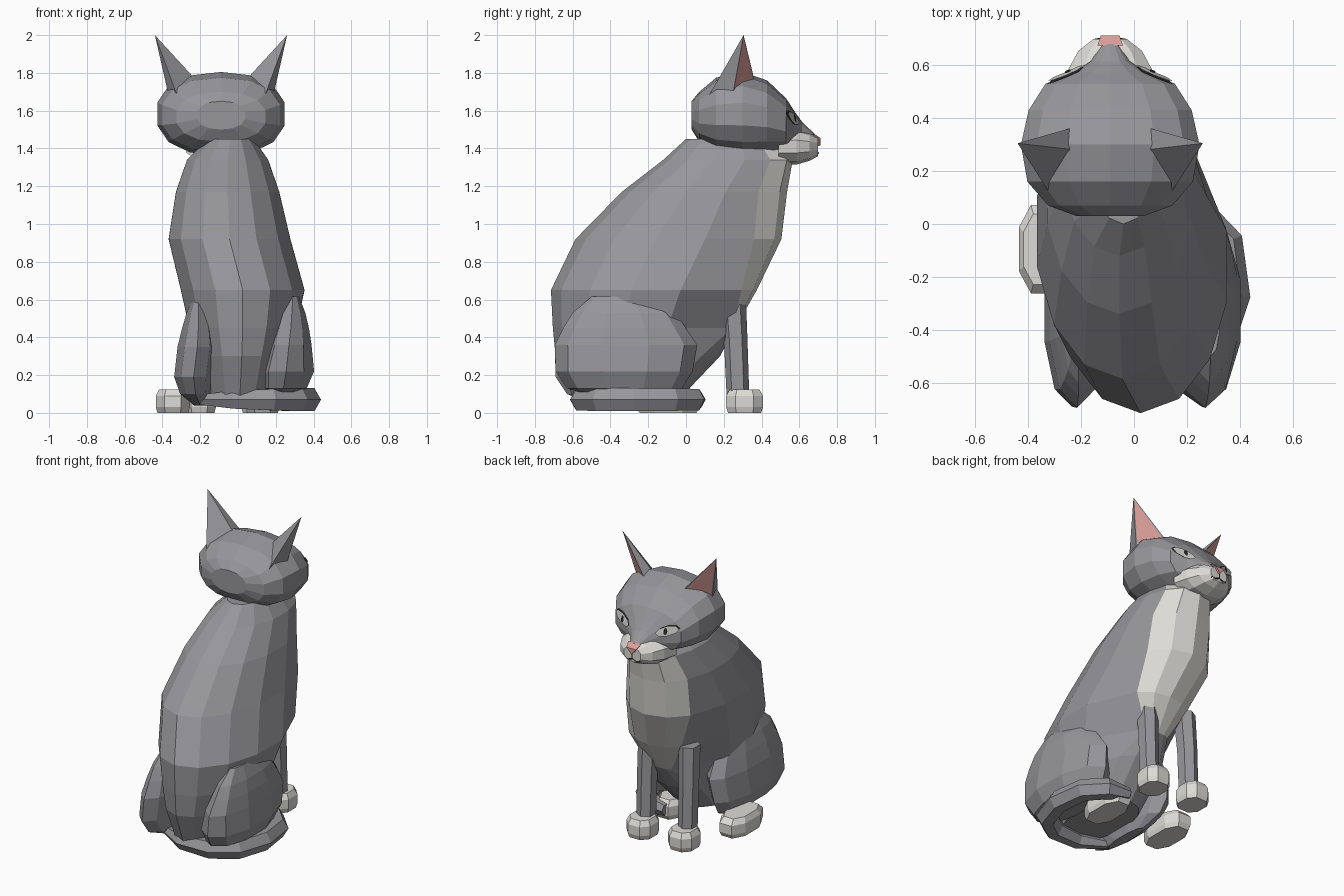
import bpy, bmesh, math
from mathutils import Vector
from mathutils.bvhtree import BVHTree

if "Cube" in bpy.data.objects:
    bpy.data.objects.remove(bpy.data.objects["Cube"])


def material(name, rgb):
    m = bpy.data.materials.new(name)
    m.diffuse_color = (*rgb, 1)
    m.use_nodes = True
    m.node_tree.nodes["Principled BSDF"].inputs["Base Color"].default_value = m.diffuse_color
    return m


GREY = material("grey_fur", (0.31, 0.31, 0.33))
WHITE = material("white_fur", (0.72, 0.71, 0.67))
PINK = material("pink_skin", (0.70, 0.34, 0.32))
BLACK = material("black_line", (0.02, 0.02, 0.02))
EYE = material("pale_eye", (0.60, 0.61, 0.58))
HX = -0.09  # head centre line


def finish(name, bm, mats, recalc=True):
    if recalc:
        bmesh.ops.recalc_face_normals(bm, faces=bm.faces[:])
    me = bpy.data.meshes.new(name)
    bm.to_mesh(me)
    bm.free()
    for m in mats:
        me.materials.append(m)
    ob = bpy.data.objects.new(name, me)
    bpy.context.collection.objects.link(ob)
    return ob


def loft(name, rings, mats, rule=None):
    """Skin closed rings and cap both ends; rule(row, column) picks the colour."""
    bm = bmesh.new()
    rows = [[bm.verts.new(p) for p in r] for r in rings]
    n = len(rows[0])
    for i in range(len(rows) - 1):
        for j in range(n):
            k = (j + 1) % n
            f = bm.faces.new((rows[i][j], rows[i][k], rows[i + 1][k], rows[i + 1][j]))
            if rule:
                f.material_index = rule(i, j)
    bm.faces.new(rows[0])
    bm.faces.new(rows[-1])
    return finish(name, bm, mats)


def soft(v, p=0.9):
    return math.copysign(abs(v) ** p, v)


def flat_ring(z, yb, yf, xc, hw, pinch=1.0, n=14, p=0.9, back=None, turn=0.0):
    """Level ring; column 0 is the front (+y), pinch narrows the front columns."""
    out = []
    for i in range(n):
        c = i if i <= n / 2 else i - n
        t = 2 * math.pi * (c + turn) / n * (pinch if abs(c) <= 2 else 1)
        q = back if back and math.cos(t) < 0 else p
        out.append((xc + hw * soft(math.sin(t), q),
                    (yb + yf) / 2 + (yf - yb) / 2 * soft(math.cos(t), q), z))
    return out


def face_ring(y, hw, z0, z1, n=14, p=0.87):
    """Upright ring across the head."""
    return [(HX + hw * soft(math.sin(2 * math.pi * i / n), p), y,
             (z0 + z1) / 2 + (z1 - z0) / 2 * soft(math.cos(2 * math.pi * i / n), p))
            for i in range(n)]


# Body with a white bib that tapers to a point at the belly
BODY = [(0.09, -0.60, -0.02, 0.01, 0.18, 1), (0.30, -0.69, 0.18, 0.02, 0.24, 0.8),
        (0.45, -0.705, 0.26, 0.025, 0.29, 0.3), (0.65, -0.715, 0.375, 0.025, 0.335, 0.65),
        (0.92, -0.585, 0.505, -0.045, 0.33, 0.87), (1.17, -0.34, 0.535, -0.055, 0.28, 1),
        (1.34, -0.12, 0.565, -0.055, 0.22, 1), (1.45, 0.0, 0.46, -0.04, 0.125, 1)]
loft("body", [flat_ring(*r, back=1.0) for r in BODY], [GREY, WHITE],
     lambda i, j: int(i >= 2 and (j < 2 or j >= 12)))

# Haunches: bottom-heavy teardrops; back, front, then (z, x, half width) per side
SPAN = [(-0.52, -0.14), (-0.66, -0.05), (-0.69, -0.01), (-0.695, 0.06), (-0.69, 0.035),
        (-0.63, -0.02), (-0.48, -0.15)]
SPAN[0], SPAN[1], SPAN[2] = (-0.50, -0.22), (-0.60, -0.06), (-0.65, 0.0)
RIGHT = [(0.615, 0.29, 0.035), (0.53, 0.285, 0.075), (0.45, 0.28, 0.10), (0.36, 0.27, 0.125),
         (0.22, 0.255, 0.155), (0.13, 0.24, 0.13), (0.085, 0.22, 0.06)]
LEFT = [(0.61, -0.21, 0.03), (0.53, -0.21, 0.065), (0.45, -0.21, 0.09), (0.35, -0.215, 0.11),
        (0.19, -0.235, 0.108), (0.10, -0.225, 0.085), (0.04, -0.20, 0.035)]
for name, levels in (("haunch_right", RIGHT), ("haunch_left", LEFT)):
    loft(name, [flat_ring(z, yb, yf, x, hw, n=10, p=0.95)
                for (z, x, hw), (yb, yf) in zip(levels, SPAN)], [GREY])


# Paws: squat eight-sided blocks
def paw(name, x, y, hw, hl, h=0.125):
    levels = ((0, 0.9), (0.03, 1), (0.09, 1), (h, 0.8))
    loft(name, [flat_ring(z, y - hl * k, y + hl * k, x, hw * k, n=8, p=0.8, turn=0.5)
                for z, k in levels], [WHITE])


paw("hind_paw_left", -0.345, -0.095, 0.096, 0.178)
paw("hind_paw_right", 0.13, -0.095, 0.096, 0.178)
for side, x in (("left", -0.205), ("right", 0.105)):
    paw("front_paw_" + side, x, 0.31, 0.094, 0.104)
    loft("front_leg_" + side,
         [flat_ring(0.09, 0.215, 0.335, x, 0.058, n=6),
          flat_ring(0.40, 0.20, 0.325, x, 0.06, n=6),
          flat_ring(0.66, 0.175, 0.315, x * 0.96, 0.065, n=6)], [GREY])

# Tail curled round the right side
PATH = [(-0.20, -0.48, 0.03), (-0.02, -0.56, 0.055), (0.18, -0.55, 0.065), (0.31, -0.455, 0.07),
        (0.37, -0.27, 0.07), (0.345, -0.07, 0.068), (0.24, 0.04, 0.066), (0.10, 0.065, 0.04)]
rings = []
for i, (x, y, r) in enumerate(PATH):
    a, b = PATH[max(i - 1, 0)], PATH[min(i + 1, len(PATH) - 1)]
    d = Vector((b[0] - a[0], b[1] - a[1], 0)).normalized()
    side = Vector((d.y, -d.x, 0))
    rings.append([Vector((x, y, 0.07)) + side * r * math.cos(t) + Vector((0, 0, r * math.sin(t)))
                  for t in (math.pi * k / 3 for k in range(6))])
loft("tail", rings, [GREY])

# Head, tapering into the nose bridge
head = loft("head", [face_ring(*r) for r in (
    (0.03, 0.13, 1.50, 1.65), (0.07, 0.24, 1.435, 1.70), (0.16, 0.32, 1.38, 1.775),
    (0.30, 0.345, 1.36, 1.805), (0.43, 0.315, 1.37, 1.76), (0.53, 0.25, 1.39, 1.665),
    (0.572, 0.145, 1.40, 1.60), (0.615, 0.075, 1.41, 1.54), (0.68, 0.032, 1.42, 1.478))], [GREY])

# Muzzle and nose
muzzle = loft("muzzle", [face_ring(*r, n=10) for r in (
    (0.49, 0.19, 1.32, 1.495), (0.585, 0.165, 1.315, 1.505),
    (0.655, 0.125, 1.335, 1.485), (0.70, 0.065, 1.36, 1.46))], [WHITE])
bm = bmesh.new()
for x, y, z in ((-0.048, 0.675, 1.480), (0.048, 0.675, 1.480), (0, 0.68, 1.41),
                (-0.036, 0.712, 1.455), (0.036, 0.712, 1.455), (0, 0.712, 1.415)):
    bm.verts.new((HX + x, y, z))
bmesh.ops.convex_hull(bm, input=bm.verts[:])
finish("nose", bm, [PINK])

# Ears: spikes with a pink face turned forward and outward
for side, s in (("right", 1), ("left", -1)):
    inner, mid, back, outer, tip = [Vector((HX + s * x, y, z)) for x, y, z in (
        (0.14, 0.365, 1.75), (0.13, 0.28, 1.76), (0.225, 0.11, 1.66),
        (0.275, 0.245, 1.67), (0.35, 0.305, 2.0))]
    bm = bmesh.new()
    a, m, b, c, d = [bm.verts.new(p) for p in (inner, mid, back, outer, tip)]
    front = bm.faces.new((a, c, d))
    for f in ((a, m, d), (m, b, d), (b, c, d), (a, m, b, c)):
        bm.faces.new(f)
    bmesh.ops.recalc_face_normals(bm, faces=bm.faces[:])
    bmesh.ops.inset_region(bm, faces=[front], thickness=0.016, depth=0)
    front.material_index = 1
    finish("ear_" + side, bm, [GREY, PINK], recalc=False)


def decal(name, target, outline, mat, lift):
    """Thin plate laid on the front of a part, from an x-z outline."""
    tree = BVHTree.FromPolygons([v.co for v in target.data.vertices],
                                [p.vertices for p in target.data.polygons])
    mid = (sum(p[0] for p in outline) / len(outline), sum(p[1] for p in outline) / len(outline))
    bm = bmesh.new()
    vs = []
    for x, z in [mid] + outline:
        hit = tree.ray_cast(Vector((HX + x, 2, z)), Vector((0, -1, 0)))[0]
        y = hit.y if hit else 0.55
        vs.append(bm.verts.new((HX + x, y + lift, z)))
    ring = vs[1:]
    for i, v in enumerate(ring):
        f = bm.faces.new((vs[0], v, ring[(i + 1) % len(ring)]))
        f.normal_update()
        if f.normal.y < 0:
            f.normal_flip()
    finish(name, bm, [mat], recalc=False)


# Eyes: slanted almonds with a dark rim and pupil
def almond(s, cx, cz, w, h, slant):
    return [(s * (cx + w * math.cos(t)), cz + h * math.sin(t) + slant * w * math.cos(t))
            for t in (math.pi * k / 4 for k in range(8))]


for side, s in (("right", 1), ("left", -1)):
    decal("eye_rim_" + side, head, almond(s, 0.168, 1.563, 0.070, 0.034, 0.3), BLACK, 0.006)
    decal("eye_white_" + side, head, almond(s, 0.168, 1.560, 0.067, 0.031, 0.3), EYE, 0.013)
    decal("pupil_" + side, head, almond(s, 0.160, 1.560, 0.012, 0.022, 0.0), BLACK, 0.019)
    # Mouth line
    decal("mouth_" + side, muzzle,
          [(s * x, z) for x, z in ((0, 1.390), (0.035, 1.370), (0.058, 1.382),
                                   (0.058, 1.374), (0.035, 1.361), (0, 1.380))], BLACK, 0.004)
decal("mouth_centre", muzzle, [(-0.004, 1.42), (0.004, 1.42), (0.004, 1.38), (-0.004, 1.38)],
      BLACK, 0.004)
